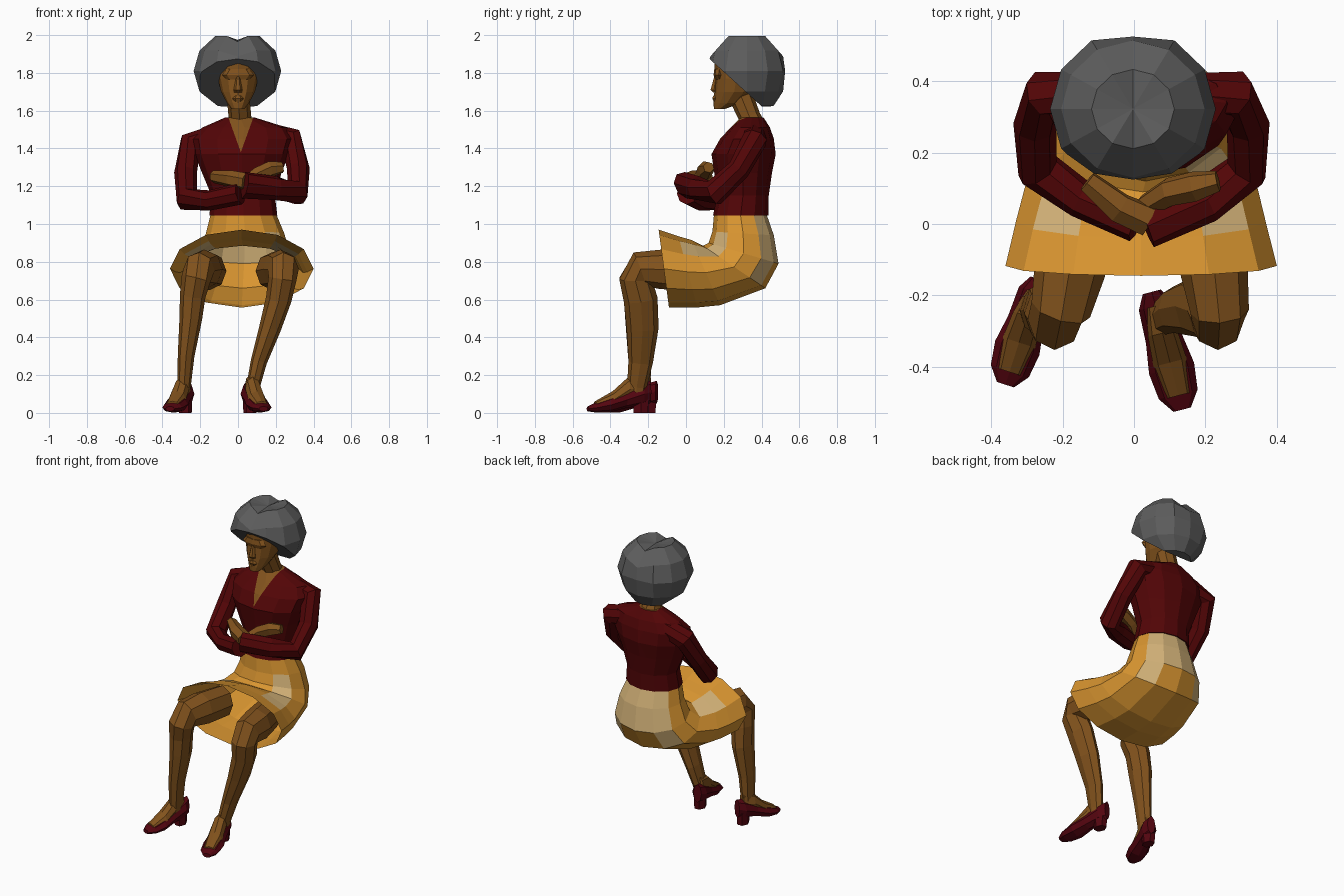
import bpy, bmesh, math
from mathutils import Vector as V


def mat(name, r, g, b):
    m = bpy.data.materials.new(name)
    m.diffuse_color = (r, g, b, 1)
    return m


SKIN = mat("brown skin", 0.225, 0.086, 0.012)
RED = mat("dark red cloth", 0.085, 0.0015, 0.002)
SHOE = mat("wine shoe", 0.09, 0.0015, 0.005)
GOLD = mat("golden skirt", 0.69, 0.3, 0.03)
TAN = mat("pale tan", 0.66, 0.45, 0.19)
HAIR = mat("grey hair", 0.11, 0.11, 0.11)


def finish(name, bm, *mats):
    bmesh.ops.recalc_face_normals(bm, faces=bm.faces)
    me = bpy.data.meshes.new(name)
    bm.to_mesh(me)
    bm.free()
    for m in mats:
        me.materials.append(m)
    ob = bpy.data.objects.new(name, me)
    bpy.context.collection.objects.link(ob)
    return ob


def loft(rings, n=8, caps=True):
    """Skin elliptical rings given as (centre, axis a, axis b)."""
    bm = bmesh.new()
    rows = []
    for c, a, b in rings:
        rows.append([bm.verts.new(c + a * math.cos(t) + b * math.sin(t))
                     for t in (2 * math.pi * i / n for i in range(n))])
    for r, s in zip(rows, rows[1:]):
        for i in range(n):
            j = (i + 1) % n
            bm.faces.new((r[i], r[j], s[j], s[i]))
    if caps:
        bm.faces.new(rows[0])
        bm.faces.new(rows[-1])
    return bm


def tube(name, pts, m, ref, n=8):
    """Limb along (x, y, z, radius a, radius b) points."""
    rings = []
    for i, p in enumerate(pts):
        lo, hi = pts[max(i - 1, 0)], pts[min(i + 1, len(pts) - 1)]
        t = (V(hi[:3]) - V(lo[:3])).normalized()
        a = t.cross(V(ref)).normalized()
        rings.append((V(p[:3]), a * p[3], a.cross(t) * p[4]))
    return finish(name, loft(rings, n), m)


def level(rows):
    """Horizontal rings from (z, x min, x max, y front, y back)."""
    return [(V(((x0 + x1) / 2, (y0 + y1) / 2, z)), V(((x1 - x0) / 2, 0, 0)),
             V((0, (y0 - y1) / 2, 0))) for z, x0, x1, y0, y1 in rows]


# blouse, with a V neckline cut into it
bm = loft(level([(1.045, -.152, .208, .143, .436), (1.15, -.14, .195, .165, .438),
                 (1.27, -.19, .23, .15, .455), (1.37, -.23, .27, .135, .475),
                 (1.45, -.245, .295, .18, .465), (1.51, -.19, .26, .235, .445),
                 (1.565, -.065, .085, .29, .41)]), 12)
tip = V((.015, .13, 1.38))
for s in (-1, 1):
    bmesh.ops.bisect_plane(bm, geom=bm.verts[:] + bm.edges[:] + bm.faces[:],
                           plane_co=tip, plane_no=V((s, 0, -.36)))
for f in bm.faces:
    c = f.calc_center_median()
    f.material_index = int(c.y < .36 and c.z - tip.z > abs(c.x - tip.x) / .36)
finish("blouse", bm, RED, SKIN)

# skirt: rings follow the bend from waist to lap, open at the hem
prof = [((.15, 1.07), (.42, 1.07), -.14, .195), ((.14, .96), (.465, .94), -.17, .245),
        ((.12, .9), (.49, .79), -.21, .275), ((.09, .885), (.42, .66), -.26, .31),
        ((.03, .915), (.18, .57), -.305, .345), ((-.04, .935), (.06, .558), -.33, .368),
        ((-.145, .97), (-.09, .557), -.36, .4)]
rings = []
for f, b, x0, x1 in prof:
    F, B = V((0, *f)), V((0, *b))
    rings.append(((F + B) / 2 + V(((x0 + x1) / 2, 0, 0)),
                  V(((x1 - x0) / 2, 0, 0)), (F - B) / 2))
bm = loft(rings, 12, caps=False)
for f in bm.faces:
    c = f.calc_center_median()
    seat = c.y > .37 and .84 < c.z < 1.04 or c.y > .37 and .7 < c.z < .9 and .14 < abs(c.x - .03)
    lap = -.02 < c.y < .22 and .8 < c.z < .92 and abs(c.x) > .17
    f.material_index = int(seat or lap)
finish("skirt", bm, GOLD, TAN)

# sleeves and hands of the crossed arms
ARM = (0, -1, 1)
tube("left_sleeve", [(-.12, .36, 1.46, .07, .06), (-.25, .365, 1.425, .066, .068),
                     (-.278, .28, 1.27, .06, .06), (-.27, .155, 1.13, .06, .07),
                     (-.15, .07, 1.125, .052, .055), (.01, .005, 1.16, .055, .06)], RED, ARM)
tube("right_sleeve", [(.15, .36, 1.475, .065, .06), (.28, .365, 1.45, .066, .068),
                      (.32, .28, 1.29, .06, .06), (.315, .15, 1.165, .06, .07),
                      (.2, .065, 1.19, .062, .065), (.03, .0, 1.205, .06, .08)], RED, ARM)
tube("right_hand", [(.04, .01, 1.225, .046, .048), (-.04, .045, 1.24, .045, .045),
                    (-.13, .12, 1.25, .03, .035)], SKIN, ARM, 6)
tube("left_hand", [(.03, .05, 1.21, .03, .035), (.1, .09, 1.26, .04, .042),
                   (.17, .105, 1.29, .042, .045), (.235, .12, 1.3, .03, .03)], SKIN, ARM, 6)

# legs
tube("left_leg", [(-.15, .05, .75, .1, .09), (-.18, -.13, .76, .105, .1),
                  (-.205, -.24, .76, .095, .085), (-.222, -.268, .71, .085, .078),
                  (-.24, -.25, .62, .08, .068),
                  (-.25, -.24, .5, .082, .06), (-.275, -.245, .3, .062, .044),
                  (-.285, -.24, .15, .052, .036), (-.287, -.24, .07, .045, .03)],
     SKIN, (1, 0, 0))
tube("right_leg", [(.18, .05, .75, .1, .09), (.225, -.13, .76, .105, .095),
                   (.24, -.245, .76, .095, .082), (.235, -.268, .71, .085, .075),
                   (.215, -.24, .6, .09, .068),
                   (.17, -.23, .45, .085, .058), (.11, -.24, .27, .065, .043),
                   (.08, -.26, .14, .052, .036), (.075, -.27, .07, .045, .03)],
     SKIN, (1, 0, 0))


# feet, shoes and heels: sections are (share of length, half width, low z, high z)
def along(name, heel, toe, secs, m):
    h = V((*heel, 0))
    d = V((*toe, 0)) - h
    side = V((-d.y, d.x, 0)).normalized()
    finish(name, loft([(h + d * t + V((0, 0, (lo + hi) / 2)), side * w,
                        V((0, 0, (hi - lo) / 2))) for t, w, lo, hi in secs], 8), m)


for s, heel, toe in (("left", (-.265, -.155), (-.36, -.45)),
                     ("right", (.05, -.19), (.135, -.52))):
    along(s + "_foot", heel, toe, [(.12, .025, .07, .2), (.35, .042, .06, .19),
                                   (.6, .048, .03, .115), (.88, .036, .02, .062)], SKIN)
    along(s + "_shoe", heel, toe, [(0, .026, .05, .17), (.12, .048, .04, .16),
                                   (.4, .052, .025, .115), (.65, .065, .003, .085),
                                   (.87, .056, .002, .055), (1, .025, .008, .035)], SHOE)
    h, t = V((*heel, 0)), V((*toe, 0))
    finish(s + "_heel", loft([(h.lerp(t, .15) + V((0, 0, z)), V((r * .9, 0, 0)), V((0, r * 1.15, 0)))
                              for z, r in ((0, .038), (.08, .042))], 6), SHOE)

# neck and head
tube("neck", [(.01, .36, 1.5, .07, .075), (.01, .335, 1.57, .058, .06),
              (0, .29, 1.68, .065, .06)], SKIN, (1, 0, 0))
finish("head", loft(level([(1.61, -.035, .035, .148, .21), (1.64, -.058, .058, .145, .29),
                           (1.7, -.09, .09, .15, .36), (1.77, -.106, .106, .155, .38),
                           (1.86, -.106, .106, .15, .4), (1.91, -.07, .07, .24, .38)]), 12), SKIN)
finish("nose", loft(level([(1.695, -.02, .02, .145, .17), (1.71, -.023, .023, .127, .17),
                           (1.78, -.01, .01, .148, .17)]), 6), SKIN)
finish("lips", loft(level([(1.648, -.02, .02, .145, .17), (1.665, -.03, .03, .137, .17),
                           (1.68, -.015, .015, .143, .17)]), 6), SKIN)
finish("brow", loft(level([(1.765, -.06, .06, .155, .2), (1.79, -.085, .085, .146, .2),
                           (1.82, -.06, .06, .15, .2)]), 8), SKIN)

# hair: faceted ball with a parting, sliced open around the face
bm = bmesh.new()
bmesh.ops.create_uvsphere(bm, u_segments=12, v_segments=6, radius=1)
for v in bm.verts:
    mid = abs(v.co.x) < .03
    v.co = V((v.co.x * .232 - .003, min(v.co.y * .222 + .322, .525),
              max(v.co.z * .215 + 1.81, 1.62)))
    if v.co.z < 1.65:
        v.co.y += .03
    if mid and v.co.z > 1.85:
        v.co.z -= .05 if v.co.z > 2.01 else .03
bmesh.ops.bisect_plane(bm, geom=bm.verts[:] + bm.edges[:] + bm.faces[:],
                       plane_co=V((0, .12, 1.878)), plane_no=V((0, -.2, -.22)),
                       clear_outer=True)
bmesh.ops.holes_fill(bm, edges=[e for e in bm.edges if e.is_boundary])
finish("hair", bm, HAIR)
